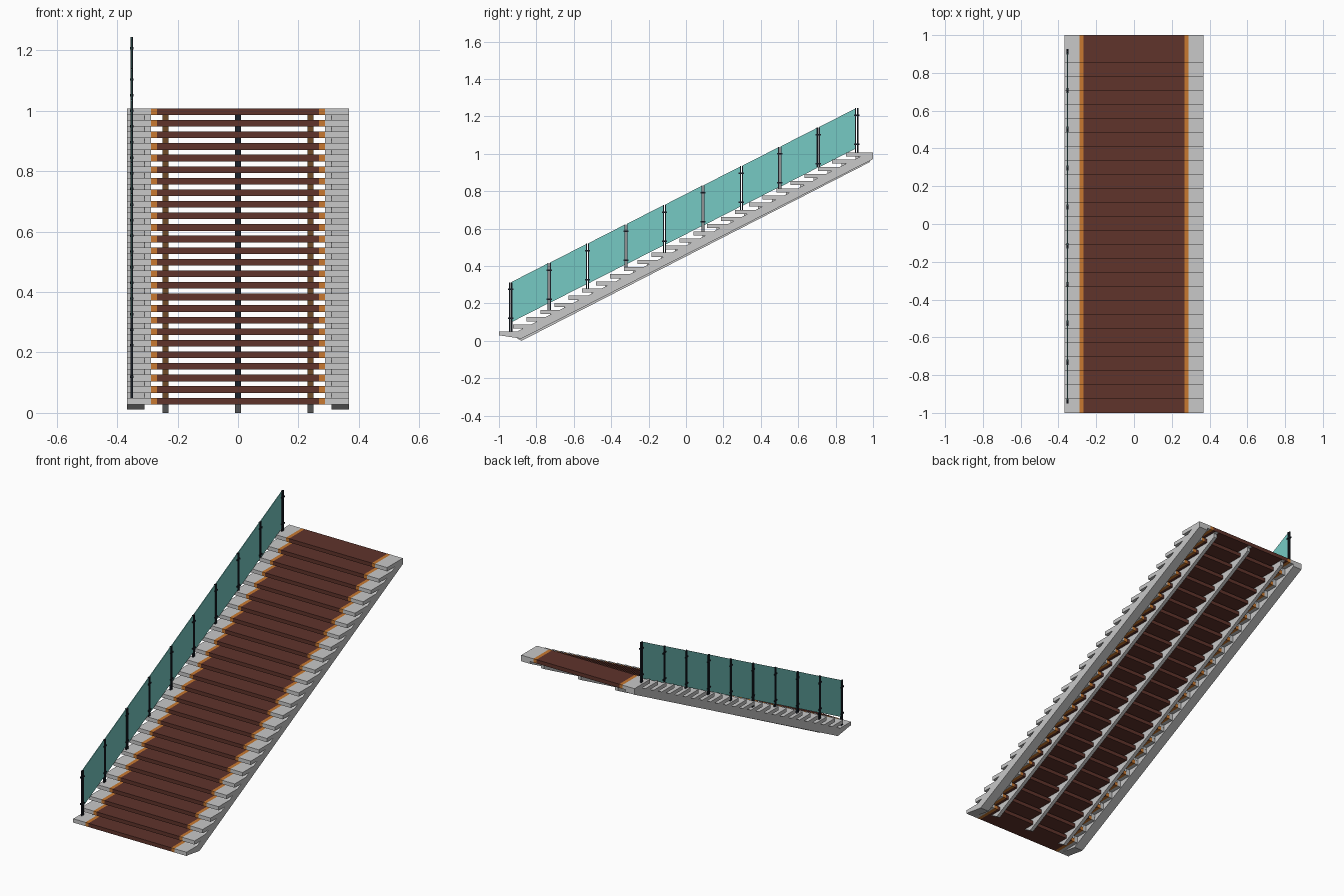
import bpy, bmesh

cube = bpy.data.objects.get("Cube")
if cube:
    bpy.data.objects.remove(cube, do_unlink=True)


def material(name, r, g, b):
    m = bpy.data.materials.new(name)
    m.use_nodes = True
    m.diffuse_color = (r, g, b, 1)
    m.node_tree.nodes["Principled BSDF"].inputs["Base Color"].default_value = (r, g, b, 1)
    return m


CONCRETE = material("concrete_grey", .58, .58, .58)
BROWN = material("brown_board", .115, .033, .024)
ORANGE = material("orange_edge", .58, .19, .03)
BRONZE = material("bronze", .16, .07, .02)
GLASS = material("teal_glass", .18, .59, .55)
DARK = material("dark_metal", .01, .014, .022)


def extrude_profiles(name, profiles, x0, x1, mats, mirror=False, front=None):
    """Extrude (y, z) outlines from x0 to x1 as one object."""
    bm = bmesh.new()
    for pts in profiles:
        a = [bm.verts.new((x0, y, z)) for y, z in pts]
        b = [bm.verts.new((x1, y, z)) for y, z in pts]
        bm.faces.new(a)
        bm.faces.new(b[::-1])
        for i in range(len(pts)):
            j = (i + 1) % len(pts)
            bm.faces.new((a[j], a[i], b[i], b[j]))
    bmesh.ops.recalc_face_normals(bm, faces=bm.faces)
    if front is not None:
        for f in bm.faces:
            f.material_index = front if f.normal.y < -.9 else 0
    me = bpy.data.meshes.new(name)
    bm.to_mesh(me)
    bm.free()
    for m in mats:
        me.materials.append(m)
    ob = bpy.data.objects.new(name, me)
    bpy.context.collection.objects.link(ob)
    if mirror:
        ob.modifiers.new("mirror", 'MIRROR')
    return ob


def rect(y0, y1, z0, z1):
    return [(y0, z0), (y1, z0), (y1, z1), (y0, z1)]


STEPS = 26
RUN, RISE = .0742, .0383
DEPTH, THICK = .145, .022
HALF = .367
GAP = RISE - THICK
SLOPE = .511


def step_pos(k):
    """Front edge and top height of step k."""
    return -1 + RUN * k, .05 + RISE * k


# Treads: wooden middle, orange edging and concrete ends
treads = []
for k in range(STEPS):
    y, z = step_pos(k)
    treads.append(rect(y, min(y + DEPTH, 1), z - THICK, z))
extrude_profiles("wooden_treads", treads, -.268, .268, [BROWN])
extrude_profiles("tread_edging", treads, .268, .288, [ORANGE], mirror=True)
extrude_profiles("concrete_tread_ends", treads, .288, HALF, [CONCRETE], mirror=True)

# Small risers filling the gaps beside the side stringers
risers = []
for k in range(1, STEPS):
    y, z = step_pos(k)
    risers.append(rect(y + .05, y + .071, z - RISE, z - THICK))
extrude_profiles("end_risers", risers, .288, .31, [CONCRETE], mirror=True)

# Outer sloping stringers
outer = [(-1, .03), (-.88, .012), (1, .972), (1, .988), (.936, .988), (-.93, .036)]
extrude_profiles("side_stringer", [outer], .31, HALF, [CONCRETE], mirror=True)

# Inner beams with saw-tooth brackets under each step
beam = [(-.93, .03), (-.88, 0), (.985, .957), (.985, .985), (.965, .985), (-.9, .03)]
teeth = []
for k in range(1, STEPS):
    y, z = step_pos(k)
    z -= THICK
    teeth.append([(y + .05, z), (y + .05, z - GAP), (y + .071, z - .03), (min(y + DEPTH, 1), z)])
for name, x, mat in (("center", 0, DARK), ("left", .24, BRONZE), ("right", -.24, BRONZE)):
    extrude_profiles(name + "_beam", [beam], x - .01, x + .01, [CONCRETE])
    extrude_profiles(name + "_brackets", teeth, x - .01, x + .01, [CONCRETE, mat], front=1)

# Railing on the right side: twin-bar posts, clamps and glass panels
POSTS = 10
PITCH = .2055
RAIL_X = -.352
bars, clamps, panels = [], [], []
for i in range(POSTS):
    y = -.937 + PITCH * i
    base = .1 + .1035 * i
    floor = step_pos(min(int((y + 1) / RUN), STEPS - 1))[1]
    for side in (-1, 1):
        c = y + side * .0055
        bars.append(rect(c - .003, c + .003, floor, base + .213))
    for h in (.02, .175):
        clamps.append(rect(y - .014, y + .014, base + h - .004, base + h + .004))
    if i < POSTS - 1:
        y0, y1 = y + .004, y + PITCH - .004
        z1 = base + SLOPE * (y1 - y0)
        panels.append([(y0, base), (y1, z1), (y1, z1 + .215), (y0, base + .215)])
extrude_profiles("railing_posts", bars, RAIL_X - .004, RAIL_X + .004, [DARK])
extrude_profiles("glass_clamps", clamps, RAIL_X - .006, RAIL_X + .006, [DARK])
extrude_profiles("glass_panels", panels, RAIL_X - .002, RAIL_X + .002, [GLASS])
